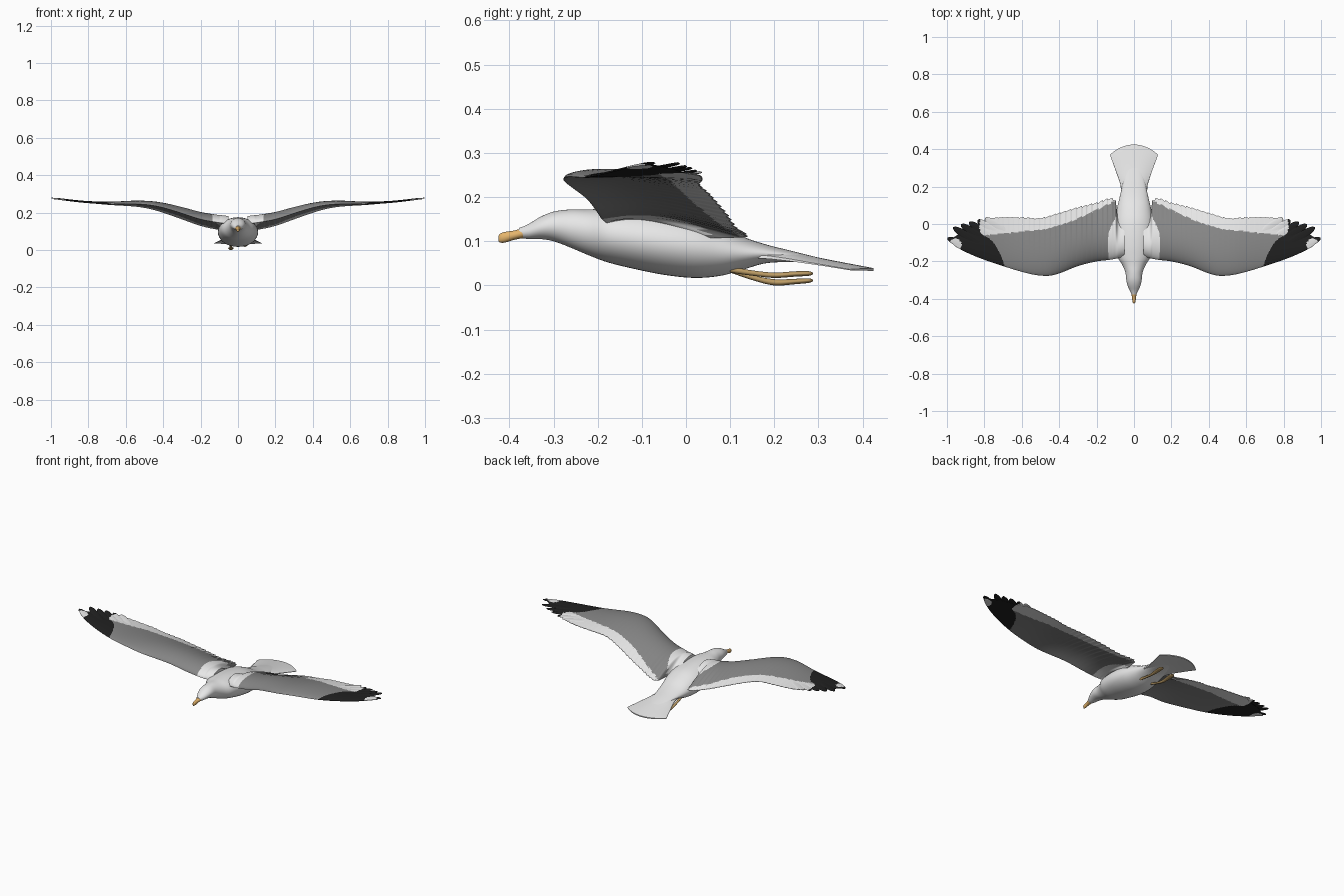
import bpy, bmesh, math
from mathutils import Vector

if "Cube" in bpy.data.objects:
    bpy.data.objects.remove(bpy.data.objects["Cube"])


def material(name, rgb):
    m = bpy.data.materials.new(name)
    m.diffuse_color = (*rgb, 1)
    m.use_nodes = True
    m.node_tree.nodes["Principled BSDF"].inputs["Base Color"].default_value = m.diffuse_color
    return m


WHITE = material("white plumage", (0.80, 0.80, 0.80))
GREY = material("grey plumage", (0.24, 0.24, 0.24))
BLACK = material("black plumage", (0.015, 0.015, 0.015))
BEAK = material("yellow beak", (0.78, 0.46, 0.15))
LEG = material("tan legs", (0.50, 0.33, 0.13))


def curve(pts, x):
    """Smooth interpolation through (x, value) points."""
    if x <= pts[0][0]:
        return pts[0][1]
    if x >= pts[-1][0]:
        return pts[-1][1]
    i = max(k for k in range(len(pts) - 1) if pts[k][0] <= x)

    def slope(k):
        a, b = pts[max(k - 1, 0)], pts[min(k + 1, len(pts) - 1)]
        return (b[1] - a[1]) / (b[0] - a[0])
    (x0, y0), (x1, y1) = pts[i], pts[i + 1]
    h = x1 - x0
    t = (x - x0) / h
    return ((2*t**3 - 3*t*t + 1) * y0 + (t**3 - 2*t*t + t) * h * slope(i)
            + (3*t*t - 2*t**3) * y1 + (t**3 - t*t) * h * slope(i + 1))


def loft(name, rings, mats, rule=None):
    """Skin closed rings of points; rule(x, y) picks the material of a face."""
    bm = bmesh.new()
    vs = [[bm.verts.new(p) for p in r] for r in rings]
    n = len(vs[0])
    for a, b in zip(vs, vs[1:]):
        for i in range(n):
            j = (i + 1) % n
            bm.faces.new((a[i], a[j], b[j], b[i]))
    bm.faces.new(vs[0])
    bm.faces.new(vs[-1])
    bmesh.ops.recalc_face_normals(bm, faces=bm.faces[:])
    for f in bm.faces:
        f.smooth = True
        if rule:
            c = f.calc_center_median()
            f.material_index = rule(abs(c.x), c.y)
    me = bpy.data.meshes.new(name)
    bm.to_mesh(me)
    bm.free()
    for m in mats:
        me.materials.append(m)
    me.set_sharp_from_angle(angle=math.radians(60))
    ob = bpy.data.objects.new(name, me)
    bpy.context.collection.objects.link(ob)
    return ob


def barrel(name, stations, mat, steps=60, sides=40):
    """Elliptical loft along y from (y, half width, top z, bottom z)."""
    cols = [[(s[0], s[k]) for s in stations] for k in (1, 2, 3)]
    y0, y1 = stations[0][0], stations[-1][0]
    rings = []
    for i in range(steps + 1):
        y = y0 + (y1 - y0) * i / steps
        w, t, b = (curve(c, y) for c in cols)
        rings.append([(w * math.cos(a), y, (t + b) / 2 + (t - b) / 2 * math.sin(a))
                      for a in (2 * math.pi * k / sides for k in range(sides))])
    return loft(name, rings, [mat])


# body with head
barrel("body", [
    (-.378, .011, .130, .109), (-.36, .021, .137, .105), (-.33, .034, .155, .105),
    (-.30, .041, .167, .100), (-.26, .046, .172, .085), (-.22, .062, .172, .068),
    (-.18, .086, .174, .053), (-.12, .100, .175, .038), (-.05, .107, .170, .024),
    (.02, .104, .158, .017), (.08, .092, .135, .022), (.13, .080, .110, .036),
    (.18, .068, .093, .050), (.24, .055, .078, .053), (.30, .040, .063, .052)], WHITE)

# beak
barrel("beak", [
    (-.425, .002, .112, .100), (-.421, .006, .117, .097), (-.41, .009, .121, .097),
    (-.39, .011, .124, .103), (-.362, .017, .132, .108)], BEAK, 24, 20)

# tail fan
T_W = [(.10, .065), (.2, .07), (.25, .085), (.32, .11), (.37, .128), (.41, .132)]
T_Z = [(.12, .078), (.2, .072), (.3, .057), (.425, .036)]
T_T = [(.12, .016), (.2, .013), (.3, .006), (.425, .003)]


def tail_point(s, t, side):
    y = .12 + t * (.305 - .055 * s * s)
    z = curve(T_Z, y) - .010 * s * s + side * curve(T_T, y) * (1 - .75 * s * s)
    return (s * curve(T_W, y), y, z)


N = 30
loft("tail", [[tail_point(s, k / N, 1) for k in range(N + 1)]
              + [tail_point(s, k / N, -1) for k in range(N, -1, -1)]
              for s in (i / 16 - 1 for i in range(33))], [WHITE])

# wing planform and section curves, all against span x
LEAD = [(.05, -.175), (.12, -.19), (.2, -.2), (.3, -.225), (.4, -.264), (.46, -.277),
        (.55, -.268), (.7, -.225), (.85, -.172), (.95, -.123), (.985, -.093)]
TRAIL = [(.05, .04), (.088, .05), (.1, .135), (.2, .117), (.3, .092), (.4, .062), (.5, .034),
         (.6, .037), (.7, .037), (.77, .03), (.82, 0), (.9, -.03), (.95, -.062), (.985, -.088)]
Z_LEAD = [(.05, .140), (.12, .150), (.2, .165), (.3, .197), (.4, .227), (.47, .241),
          (.55, .247), (.7, .246), (.85, .257), (.98, .274)]
Z_TRAIL = [(.05, .105), (.12, .112), (.2, .130), (.3, .165), (.4, .200), (.47, .220),
           (.55, .233), (.7, .243), (.85, .258), (.98, .274)]
CAMBER = [(.05, .036), (.2, .034), (.35, .026), (.5, .015), (.7, .007), (.98, 0)]
THICK = [(.05, .022), (.2, .02), (.5, .012), (.7, .007), (.98, .003)]

# colour pattern edges
TIP_EDGE = [(-.23, .69), (-.15, .72), (-.08, .77), (-.05, .82), (.05, .82)]
ROOT_EDGE = [(-.2, .135), (-.1, .14), (-.05, .135), (0, .115), (.05, .09)]
BAND = [(.1, .125), (.15, .10), (.3, .03), (.45, -.02), (.6, -.04), (.82, -.062)]


def plumage(x, y):
    if ((x - .957) / .034) ** 2 + ((y + .113) / .036) ** 2 < 1:
        return 0
    if x > curve(TIP_EDGE, y):
        return 2
    if x < curve(ROOT_EDGE, y) or y > curve(BAND, x):
        return 0
    return 1


def mid_z(x, v):
    return (curve(Z_LEAD, x) * (1 - v) + curve(Z_TRAIL, x) * v
            + curve(CAMBER, x) * math.sin(math.pi * v ** .75))


def wing_ring(x, sign, n=44):
    lead, trail = curve(LEAD, x), curve(TRAIL, x)
    if .1 < x < .78:  # feathered trailing edge
        trail -= (.012 - .012 * x) * ((x / .028) % 1)
    half = curve(THICK, x)

    def point(v, side):
        th = half * 2 * math.sqrt(v) * (1 - v) + .001
        return (sign * x, lead + v * (trail - lead), mid_z(x, v) + side * th)
    vs = [(k / n) ** 1.3 for k in range(n + 1)]
    return [point(v, 1) for v in vs] + [point(v, -1) for v in reversed(vs)]


# long wingtip feathers: tip positions from the outermost inwards
TIPS = [(.998, -.075), (.967, -.018), (.925, -.002), (.882, .01), (.837, .021), (.797, .031)]


def feather_rings(i, sign):
    tip = Vector(TIPS[i])
    base = Vector((.80 - .025 * i, -.160 + .022 * i))
    along = (tip - base).normalized()
    across = Vector((-along.y, along.x))
    rings = []
    for k in range(31):
        t = k / 30
        c = base.lerp(tip, t)
        w = .021 * min(1, .4 + 2 * t) * math.sqrt(max(1 - t ** 7, .002))
        x = min(c.x, .985)
        lead, trail = curve(LEAD, x), curve(TRAIL, x)
        v = min(max((c.y - lead) / (trail - lead), 0), 1)
        z = mid_z(x, v) + .0012 * (i % 2) + .003 * t
        ring = []
        for q in range(12):
            a = 2 * math.pi * q / 12
            p = c + across * (w * math.cos(a))
            ring.append((sign * p.x, p.y, z + .0025 * math.sin(a)))
        rings.append(ring)
    return rings


PLUMES = [WHITE, GREY, BLACK]
for side, sign in (("right", 1), ("left", -1)):
    xs = [.05 + .935 * i / 260 for i in range(261)]
    loft(f"{side}_wing", [wing_ring(x, sign) for x in xs], PLUMES, plumage)
    for i in range(len(TIPS)):
        loft(f"{side}_wingtip_feather_{i + 1}", feather_rings(i, sign), PLUMES, plumage)


# trailing legs with folded feet: (y, centre z, half width, half height)
def leg(name, x, stations):
    cols = [[(s[0], s[k]) for s in stations] for k in (1, 2, 3)]
    y0, y1 = stations[0][0], stations[-1][0]
    rings = []
    for i in range(31):
        y = y0 + (y1 - y0) * i / 30
        z, w, h = (curve(c, y) for c in cols)
        rings.append([(x + w * math.cos(a), y, z + h * math.sin(a))
                      for a in (math.pi * k / 8 for k in range(16))])
    loft(name, rings, [LEG])


leg("right_leg", .038, [(.10, .036, .007, .007), (.15, .028, .007, .006), (.20, .023, .009, .006),
                        (.25, .026, .014, .006), (.28, .027, .012, .005), (.287, .027, .004, .002)])
leg("left_leg", -.038, [(.10, .036, .007, .007), (.15, .018, .007, .006), (.20, .007, .009, .007),
                        (.25, .009, .014, .006), (.28, .011, .012, .005), (.287, .011, .004, .002)])
